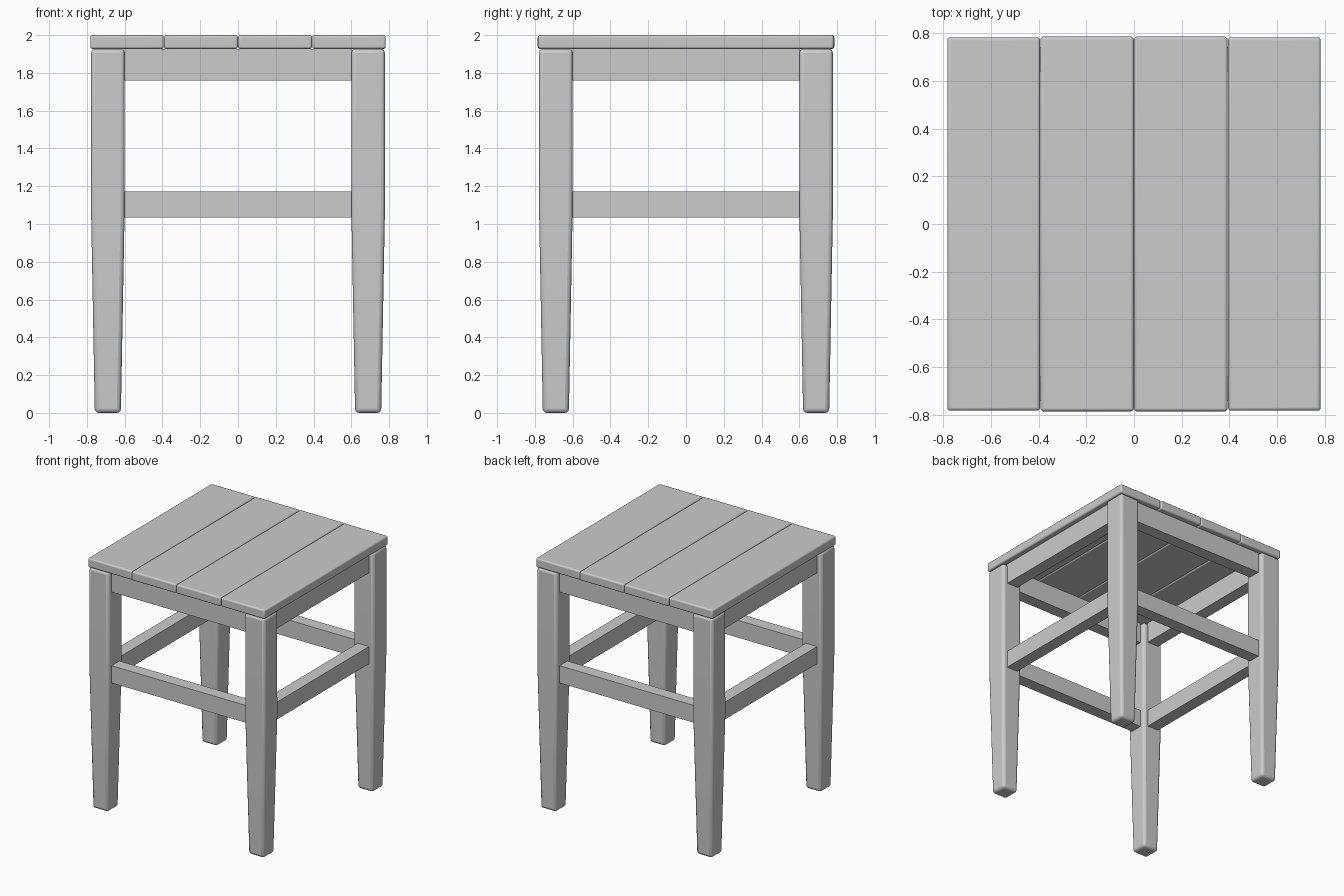
import bpy, bmesh, math

if "Cube" in bpy.data.objects:
    bpy.data.objects.remove(bpy.data.objects["Cube"])

C = 0.689          # leg centre offset on both axes
RAIL_T = 0.10      # rail thickness


def finish(name, bm, bevel=0.0, segments=3):
    bmesh.ops.recalc_face_normals(bm, faces=bm.faces)
    me = bpy.data.meshes.new(name)
    bm.to_mesh(me)
    bm.free()
    ob = bpy.data.objects.new(name, me)
    bpy.context.collection.objects.link(ob)
    if bevel:
        mod = ob.modifiers.new("Bevel", "BEVEL")
        mod.width = bevel
        mod.segments = segments
        mod.limit_method = "ANGLE"
        mod.angle_limit = math.radians(30)
        bpy.ops.object.select_all(action="DESELECT")
        ob.select_set(True)
        bpy.context.view_layer.objects.active = ob
        bpy.ops.object.shade_smooth_by_angle(angle=math.radians(40))
    return ob


def box(name, lo, hi, bevel=0.0, segments=3):
    bm = bmesh.new()
    bmesh.ops.create_cube(bm, size=1)
    for v in bm.verts:
        for i in range(3):
            v.co[i] = lo[i] if v.co[i] < 0 else hi[i]
    return finish(name, bm, bevel, segments)


def leg(name, cx, cy):
    # square section, tapering below the lower rails
    bm = bmesh.new()
    rings = []
    for z, h in ((0, 0.069), (1.08, 0.089), (1.927, 0.089)):
        rings.append([bm.verts.new((cx + sx * h, cy + sy * h, z))
                      for sx, sy in ((-1, -1), (1, -1), (1, 1), (-1, 1))])
    for a, b in zip(rings, rings[1:]):
        for i in range(4):
            j = (i + 1) % 4
            bm.faces.new((a[i], a[j], b[j], b[i]))
    bm.faces.new(rings[0][::-1])
    bm.faces.new(rings[-1])
    return finish(name, bm, 0.022)


# Seat planks, side by side
edges = (-0.783, -0.393, 0.0, 0.393, 0.783)
for i in range(4):
    hy = 0.785 if i in (1, 2) else 0.782
    box(f"seat_plank_{i + 1}", (edges[i] + 0.001, -hy, 1.927),
        (edges[i + 1] - 0.001, hy, 2.0), 0.012)

# Legs
for yname, sy in (("front", -1), ("back", 1)):
    for xname, sx in (("left", -1), ("right", 1)):
        leg(f"{yname}_{xname}_leg", sx * C, sy * C)

# Aprons under the seat and stretchers between the legs
for part, z0, z1 in (("apron", 1.761, 1.927), ("stretcher", 1.034, 1.172)):
    for s, xname, yname in ((-1, "left", "front"), (1, "right", "back")):
        a, b = s * C - RAIL_T / 2, s * C + RAIL_T / 2
        box(f"{yname}_{part}", (-0.602, a, z0), (0.602, b, z1))
        box(f"{xname}_{part}", (a, -0.602, z0), (b, 0.602, z1))
